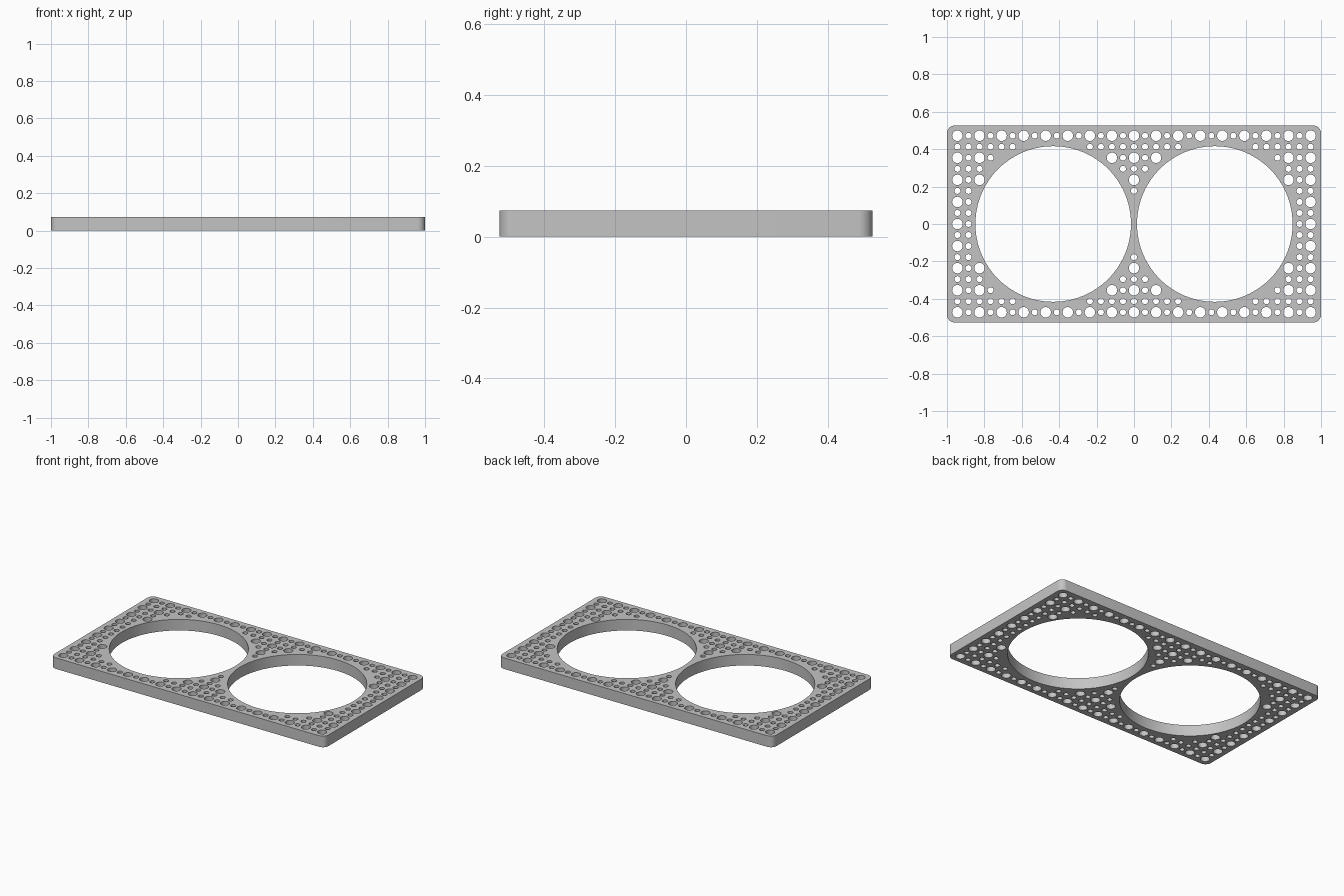
import bpy
import bmesh
from math import cos, sin, pi, hypot

HALF_X, HALF_Y, THICK, CORNER = 1.0, 0.526, 0.073, 0.04
BORE_X, BORE_R = 0.432, 0.416
PITCH = 0.059

cube = bpy.data.objects.get("Cube")
if cube:
    bpy.data.objects.remove(cube, do_unlink=True)


def arc(cx, cy, r, start, sweep, steps):
    return [(cx + r * cos(start + sweep * k / steps),
             cy + r * sin(start + sweep * k / steps)) for k in range(steps)]


def add_loop(curve, points):
    spline = curve.splines.new('POLY')
    spline.points.add(len(points) - 1)
    for p, (x, y) in zip(spline.points, points):
        p.co = (x, y, 0, 1)
    spline.use_cyclic_u = True


def circle(curve, x, y, r, steps):
    add_loop(curve, arc(x, y, r, 0, 2 * pi, steps))


# Flat profile that is filled and extruded into the plate
profile = bpy.data.curves.new("plate_profile", 'CURVE')
profile.dimensions = '2D'
profile.fill_mode = 'BOTH'
profile.extrude = THICK / 2

# Rounded rectangular outline
outline = []
for q, (sx, sy) in enumerate([(1, 1), (-1, 1), (-1, -1), (1, -1)]):
    outline += arc(sx * (HALF_X - CORNER), sy * (HALF_Y - CORNER),
                   CORNER, q * pi / 2, pi / 2 * 9 / 8, 9)
add_loop(profile, outline)

# Two large bores
for side in (-1, 1):
    circle(profile, side * BORE_X, 0, BORE_R, 96)

# Grid of large and small holes wherever the bores leave room
for i in range(-16, 17):
    for j in range(-8, 9):
        x, y = i * PITCH, j * PITCH
        if hypot(abs(x) - BORE_X, y) > 0.451:
            large = i % 2 == 0 and j % 2 == 0
            circle(profile, x, y, 0.028 if large else 0.016, 24 if large else 16)

# Turn the profile into a clean mesh standing on the ground
helper = bpy.data.objects.new("plate_helper", profile)
bpy.context.collection.objects.link(helper)
graph = bpy.context.evaluated_depsgraph_get()
mesh = bpy.data.meshes.new_from_object(helper.evaluated_get(graph))
bpy.data.objects.remove(helper, do_unlink=True)
bpy.data.curves.remove(profile)

bm = bmesh.new()
bm.from_mesh(mesh)
bmesh.ops.remove_doubles(bm, verts=bm.verts, dist=0.0001)
bmesh.ops.translate(bm, verts=bm.verts, vec=(0, 0, THICK / 2))
bmesh.ops.recalc_face_normals(bm, faces=bm.faces)
bm.to_mesh(mesh)
bm.free()

plate = bpy.data.objects.new("perforated_plate", mesh)
mesh.name = "perforated_plate"
bpy.context.collection.objects.link(plate)

# Single grey material
grey = bpy.data.materials.new("plain_grey")
grey.use_nodes = True
colour = (0.55, 0.55, 0.55, 1)
grey.diffuse_color = colour
grey.node_tree.nodes["Principled BSDF"].inputs["Base Color"].default_value = colour
mesh.materials.clear()
mesh.materials.append(grey)

# Smooth hole walls and corners, sharp rims
bpy.ops.object.select_all(action='DESELECT')
plate.select_set(True)
bpy.context.view_layer.objects.active = plate
bpy.ops.object.shade_smooth_by_angle(angle=pi / 6)
